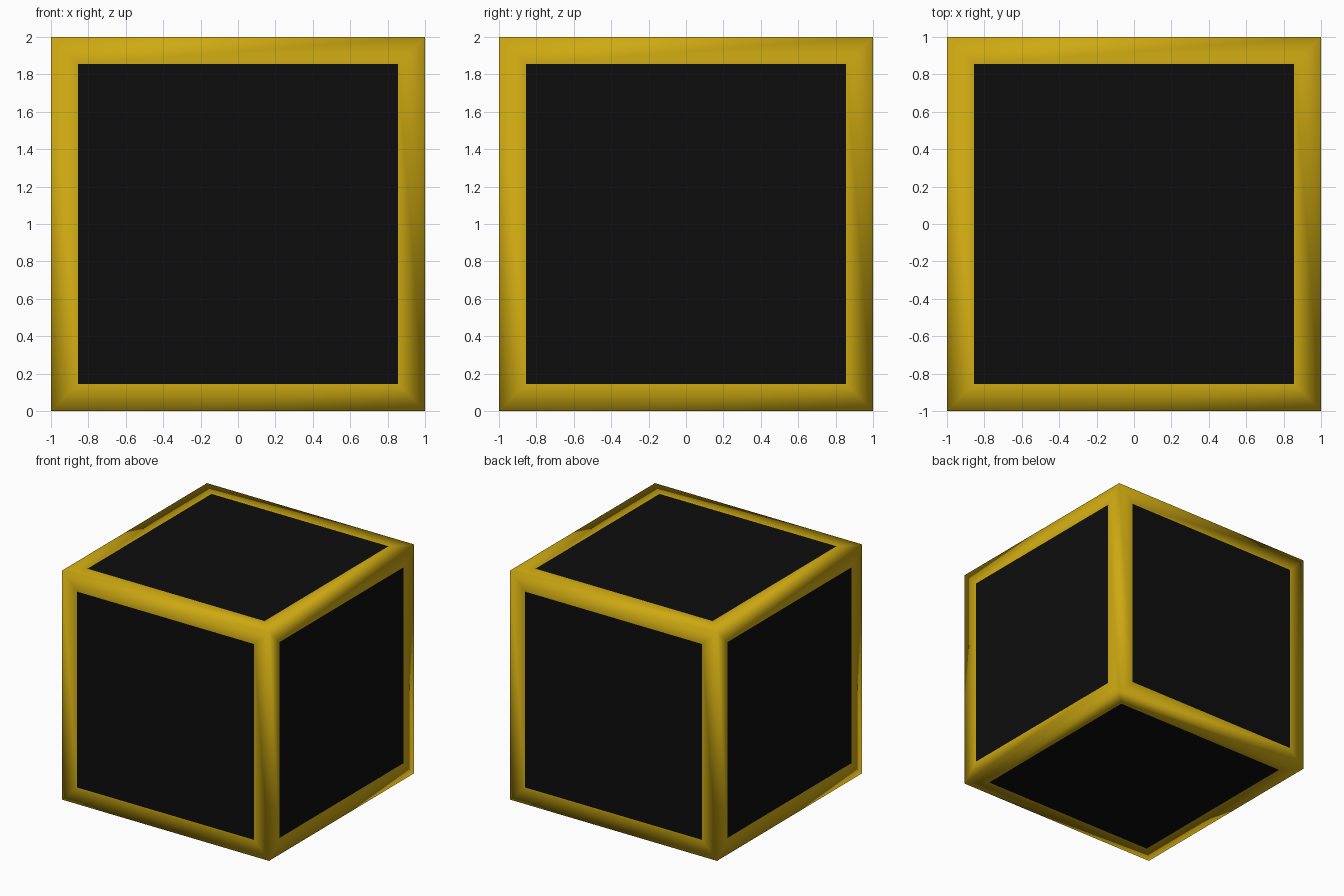
import bpy, bmesh
from mathutils import Matrix

if "Cube" in bpy.data.objects:
    bpy.data.objects.remove(bpy.data.objects["Cube"])

SIZE, BORDER = 2.0, 0.145


def material(name, color):
    m = bpy.data.materials.new(name)
    m.diffuse_color = color
    m.use_nodes = True
    m.node_tree.nodes["Principled BSDF"].inputs["Base Color"].default_value = m.diffuse_color
    return m


def cube_part(name, keep_panels, mat):
    """Inset every cube face, then keep either the panels or the border."""
    bm = bmesh.new()
    bmesh.ops.create_cube(bm, size=SIZE, matrix=Matrix.Translation((0, 0, SIZE / 2)))
    panels = bm.faces[:]
    border = bmesh.ops.inset_individual(bm, faces=panels, thickness=BORDER,
                                        use_even_offset=True)["faces"]
    bmesh.ops.delete(bm, geom=border if keep_panels else panels, context='FACES')
    for f in bm.faces:
        f.smooth = True
    mesh = bpy.data.meshes.new(name)
    bm.to_mesh(mesh)
    bm.free()
    mesh.materials.append(mat)
    obj = bpy.data.objects.new(name, mesh)
    bpy.context.collection.objects.link(obj)
    return obj


# Yellow border, shaded smoothly around the square cube edges
cube_part("edge_frame", False, material("yellow", (0.62, 0.40, 0.006, 1)))
# Flush black panels filling the six sides
cube_part("side_panels", True, material("black", (0.004, 0.004, 0.004, 1)))
